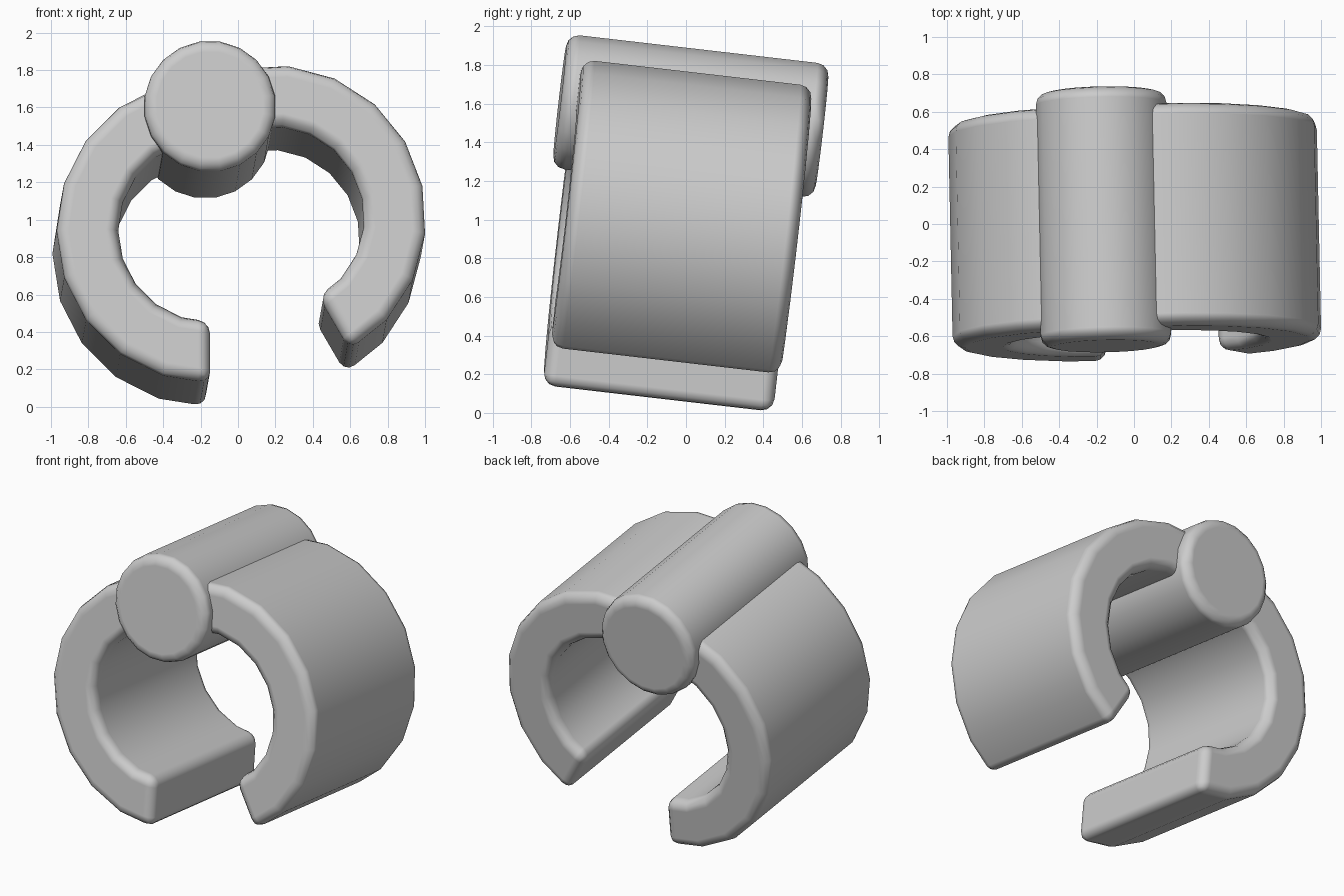
import bpy, bmesh
from math import sin, cos, radians

if "Cube" in bpy.data.objects:
    bpy.data.objects.remove(bpy.data.objects["Cube"])

HINGE = (-0.163, 0.025, 1.535)
TILT = (radians(-6.6), 0, radians(1.2))


def arc(cx, cz, r, start, end, steps):
    return [(cx + r * cos(radians(start + (end - start) * i / steps)),
             cz + r * sin(radians(start + (end - start) * i / steps)))
            for i in range(steps + 1)]


def extruded(name, outline, length, bevel=0.065):
    """Extrude an xz outline along y with rounded rims, leaning with the hinge axis."""
    bm = bmesh.new()
    face = bm.faces.new([bm.verts.new((x, -length / 2, z)) for x, z in outline])
    top = bmesh.ops.extrude_face_region(bm, geom=[face])["geom"]
    bmesh.ops.translate(bm, vec=(0, length, 0),
                        verts=[g for g in top if isinstance(g, bmesh.types.BMVert)])
    bmesh.ops.recalc_face_normals(bm, faces=bm.faces)
    for f in bm.faces:
        f.smooth = True
    mesh = bpy.data.meshes.new(name)
    bm.to_mesh(mesh)
    bm.free()
    obj = bpy.data.objects.new(name, mesh)
    bpy.context.collection.objects.link(obj)
    obj.location, obj.rotation_euler = HINGE, TILT
    mod = obj.modifiers.new("rounded_edges", 'BEVEL')
    mod.width, mod.segments = bevel, 3
    mod.limit_method, mod.angle_limit = 'ANGLE', radians(40)
    mod.harden_normals = True
    return obj


def jaw(name, cx, cz, start, end):
    outline = arc(cx, cz, 0.82, start, end, 10) + arc(cx, cz, 0.49, end, start, 10)
    return extruded(name, outline, 1.2)


# Closed half ring, hanging straight below the hinge
jaw("left_jaw", 0, -0.66, 90, 270)
# Half ring swung open about the hinge
jaw("right_jaw", 0.335, -0.59, 120, -60)
# Hinge pin along the top
extruded("hinge_pin", arc(0, 0, 0.353, 9, 369, 20)[:-1], 1.365)
